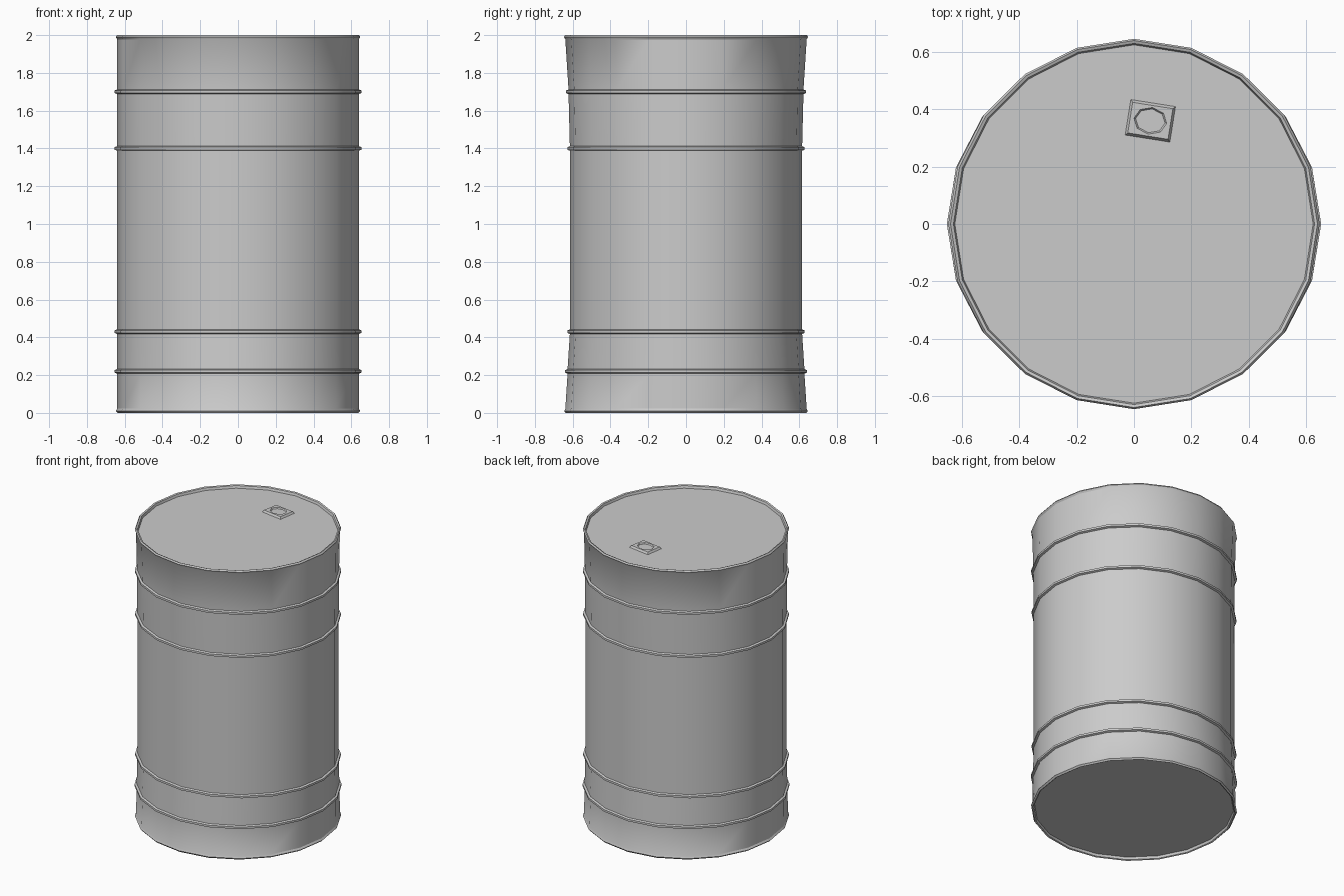
import bpy, bmesh, math

if "Cube" in bpy.data.objects:
    bpy.data.objects.remove(bpy.data.objects["Cube"])

SIDES = 20


def make_object(name, bm):
    bmesh.ops.recalc_face_normals(bm, faces=bm.faces)
    mesh = bpy.data.meshes.new(name)
    bm.to_mesh(mesh)
    bm.free()
    obj = bpy.data.objects.new(name, mesh)
    bpy.context.collection.objects.link(obj)
    bpy.ops.object.select_all(action='DESELECT')
    obj.select_set(True)
    bpy.context.view_layer.objects.active = obj
    bpy.ops.object.shade_smooth_by_angle(angle=math.radians(30))
    return obj


def loft(name, rings, place=lambda x, y, z: (x, y, z)):
    """Skin a stack of vertex rings given as lists of points, capped both ends."""
    bm = bmesh.new()
    loops = [[bm.verts.new(place(*p)) for p in ring] for ring in rings]
    for a, b in zip(loops, loops[1:]):
        n = len(a)
        for i in range(n):
            j = (i + 1) % n
            bm.faces.new((a[i], a[j], b[j], b[i]))
    bm.faces.new(loops[0][::-1])
    bm.faces.new(loops[-1])
    return make_object(name, bm)


def ellipse(rx, ry, z, n=SIDES, turn=0.0):
    return [(rx * math.cos(turn + math.tau * i / n),
             ry * math.sin(turn + math.tau * i / n), z) for i in range(n)]


# Drum shell: recessed ends, rolled rims and four hoops; depth narrows mid-height
rings = [ellipse(0.625, 0.625, 0.02), ellipse(0.63, 0.63, 0.004),
         ellipse(0.638, 0.638, 0.0), ellipse(0.648, 0.645, 0.01),
         ellipse(0.64, 0.639, 0.022)]
for z, depth in ((0.22, 0.627), (0.43, 0.615), (1.40, 0.615), (1.70, 0.622)):
    for dz, bulge in ((-0.012, 0), (-0.007, 0.013), (0.007, 0.013), (0.012, 0)):
        rings.append(ellipse(0.64 + bulge, depth + bulge, z + dz))
rings += [ellipse(0.64, 0.639, 1.978), ellipse(0.648, 0.646, 1.99),
          ellipse(0.64, 0.64, 2.0), ellipse(0.63, 0.63, 1.996),
          ellipse(0.625, 0.625, 1.98)]
loft("drum_shell", rings)


# Filler plate: low skewed square with a sunken octagonal bung
def plate_point(x, y, z):
    t = math.radians(-9)
    return (0.057 + x * math.cos(t) - y * math.sin(t),
            0.36 + x * math.sin(t) + y * math.cos(t), z)


def square(w, d, z):
    # eight points, so the square joins directly to the octagon
    return [(w, 0, z), (w, d, z), (0, d, z), (-w, d, z),
            (-w, 0, z), (-w, -d, z), (0, -d, z), (w, -d, z)]


loft("filler_plate", [
    square(0.082, 0.066, 1.975), square(0.071, 0.054, 1.993),
    ellipse(0.058, 0.047, 1.993, 8), ellipse(0.052, 0.042, 1.986, 8)],
    plate_point)
